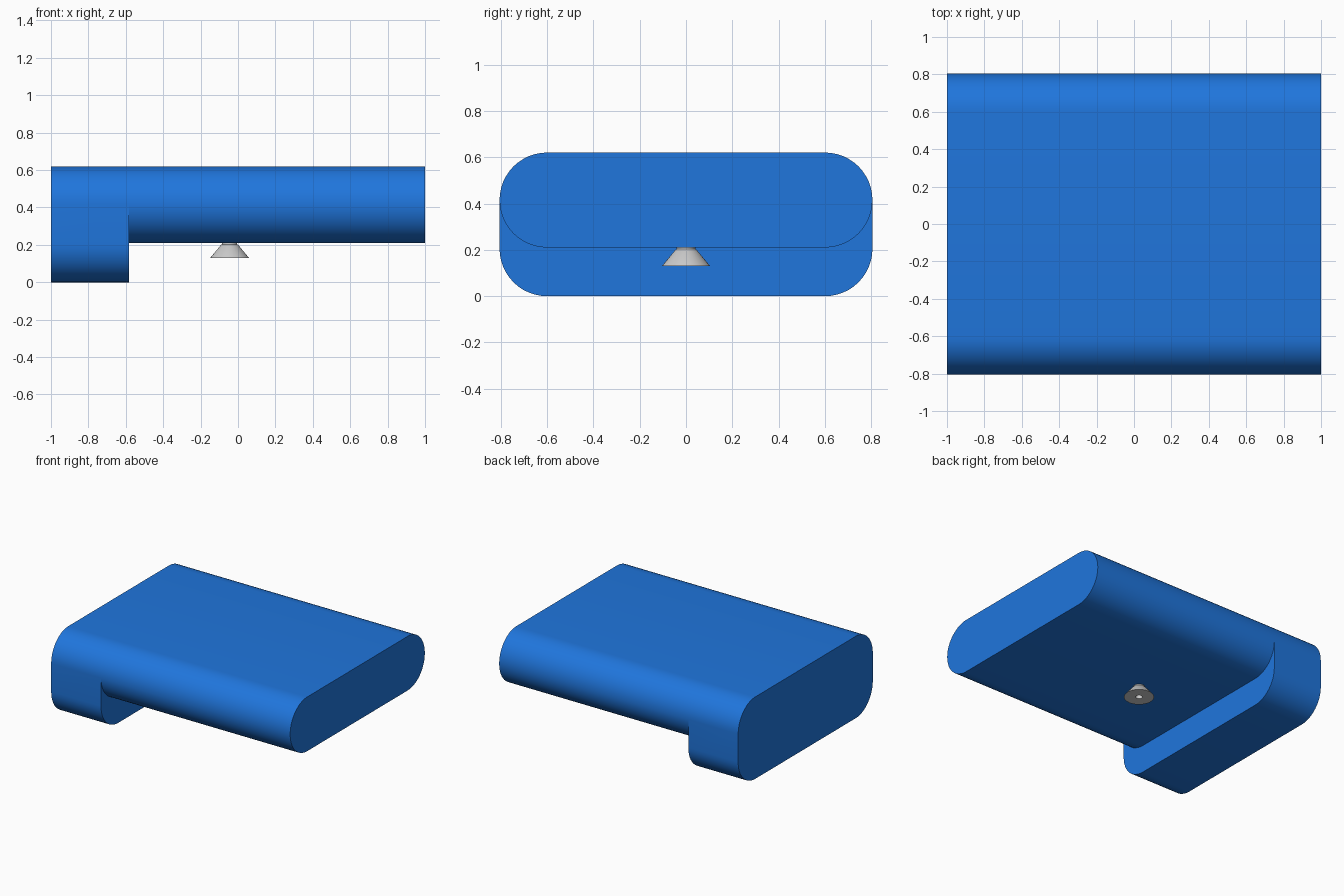
import bpy, bmesh
from math import sin, cos, pi, radians

if "Cube" in bpy.data.objects:
    bpy.data.objects.remove(bpy.data.objects["Cube"])

W, R, TOP = 0.805, 0.205, 0.62      # half width, corner radius, top height
X0, XS, X1 = -1.0, -0.583, 1.0      # back end, step, far end
N = 12                              # segments per quarter round


def half_outline(z, sign):
    """Two quarter rounds joined by a flat, from +y to -y (sign: up or down)."""
    pts = []
    for side in (1, -1):
        for i in range(N + 1):
            a = pi / 2 * (i if side == 1 else N - i) / N
            pts.append((side * (W - R + R * cos(a)), z + sign * R * sin(a)))
    return pts


def finish(bm, name, color=None):
    bmesh.ops.remove_doubles(bm, verts=bm.verts, dist=1e-4)
    bmesh.ops.recalc_face_normals(bm, faces=bm.faces)
    mesh = bpy.data.meshes.new(name)
    bm.to_mesh(mesh)
    bm.free()
    obj = bpy.data.objects.new(name, mesh)
    bpy.context.collection.objects.link(obj)
    if color:
        mat = bpy.data.materials.new(name + "_paint")
        mat.diffuse_color = color
        mat.use_nodes = True
        mat.node_tree.nodes["Principled BSDF"].inputs["Base Color"].default_value = mat.diffuse_color
        mesh.materials.append(mat)
    bpy.ops.object.select_all(action='DESELECT')
    obj.select_set(True)
    bpy.context.view_layer.objects.active = obj
    bpy.ops.object.shade_smooth_by_angle(angle=radians(30))
    return obj


def strip(bm, a, b):
    for i in range(len(a) - 1):
        bm.faces.new((a[i], a[i + 1], b[i + 1], b[i]))


# Body: rounded slab with a deeper lip at one end
bm = bmesh.new()


def row(x, pts):
    return [bm.verts.new((x, y, z)) for y, z in pts]


upper = half_outline(TOP - R, 1)
slim = half_outline(TOP - R, -1)
deep = half_outline(R, -1)
u0, us, u1 = (row(x, upper) for x in (X0, XS, X1))
# Lower rows share their end points with the upper rows
s0 = [us[0]] + row(XS, slim[1:-1]) + [us[-1]]
s1 = [u1[0]] + row(X1, slim[1:-1]) + [u1[-1]]
d0 = [u0[0]] + row(X0, deep) + [u0[-1]]
d1 = [us[0]] + row(XS, deep) + [us[-1]]
strip(bm, u0, us)
strip(bm, us, u1)
strip(bm, s0, s1)
strip(bm, d0, d1)
strip(bm, s0, d1[1:-1])             # step wall
bm.faces.new(u0 + d0[-2:0:-1])      # lip end
bm.faces.new(u1 + s1[-2:0:-1])      # slab end
finish(bm, "body", (0.014, 0.18, 0.72, 1))

# Stud: flared cone with a small blind hole, revolved about its axis
profile = [(0, 0.17), (0.024, 0.17), (0.024, 0.13), (0.104, 0.13),
           (0.046, 0.2), (0.04, 0.203), (0.04, 0.212), (0, 0.212)]
bm = bmesh.new()
CX = -0.045
verts = [bm.verts.new((CX + r, 0, z)) for r, z in profile]
edges = [bm.edges.new(p) for p in zip(verts, verts[1:])]
bmesh.ops.spin(bm, geom=verts + edges, cent=(CX, 0, 0), axis=(0, 0, 1),
               angle=2 * pi, steps=32)
finish(bm, "mounting_stud")
